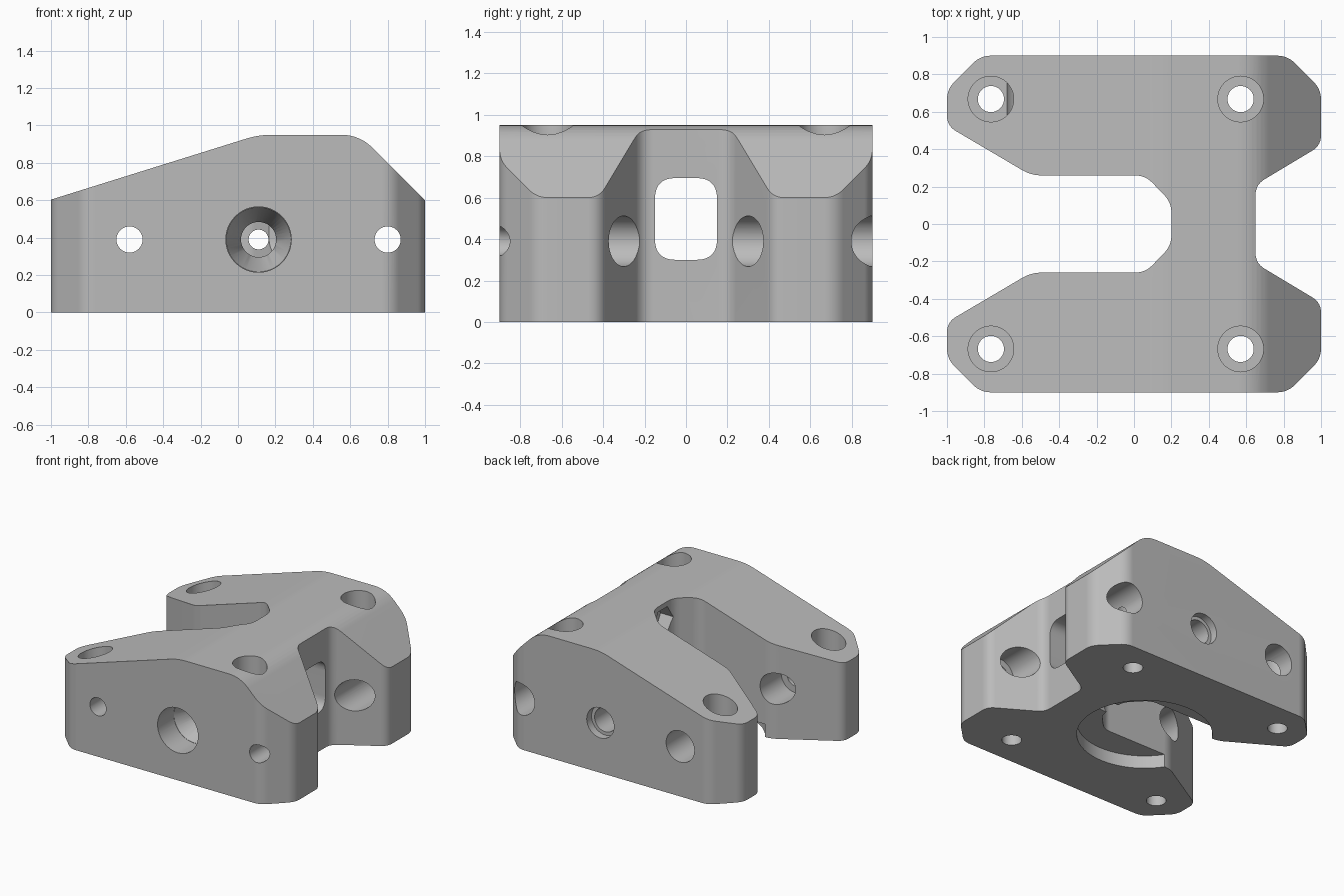
import bpy, bmesh, math
from mathutils import Vector, Matrix

cube = bpy.data.objects.get("Cube")
if cube:
    bpy.data.objects.remove(cube)

grey = bpy.data.materials.new("plain grey")
grey.use_nodes = True
grey.diffuse_color = (0.5, 0.5, 0.5, 1)
grey.node_tree.nodes["Principled BSDF"].inputs["Base Color"].default_value = (0.5, 0.5, 0.5, 1)


def rounded(points, cut, steps=7):
    """Round each corner of a closed outline, starting 'cut' before the corner."""
    out = []
    for i, p in enumerate(points):
        p, a, b = Vector(p), Vector(points[i - 1]), Vector(points[(i + 1) % len(points)])
        c = cut[i] if isinstance(cut, list) else cut
        if not c:
            out.append(p)
            continue
        s, e = p + (a - p).normalized() * c, p + (b - p).normalized() * c
        for k in range(steps + 1):
            t = k / steps
            out.append(s * (1 - t) ** 2 + p * 2 * t * (1 - t) + e * t * t)
    return out


def finish(name, bm):
    bmesh.ops.recalc_face_normals(bm, faces=bm.faces)
    mesh = bpy.data.meshes.new(name)
    bm.to_mesh(mesh)
    bm.free()
    mesh.materials.append(grey)
    obj = bpy.data.objects.new(name, mesh)
    bpy.context.collection.objects.link(obj)
    return obj


def prism(name, outline, axis, lo, hi):
    """Extrude a 2D outline along one axis; the outline uses the other two in order."""
    def place(p, h):
        co = [p[0], p[1]]
        co.insert("xyz".index(axis), h)
        return co
    bm = bmesh.new()
    face = bm.faces.new([bm.verts.new(place(p, lo)) for p in outline])
    ext = bmesh.ops.extrude_face_region(bm, geom=[face])
    shift = Vector(place((0, 0), hi - lo))
    bmesh.ops.translate(bm, vec=shift, verts=[v for v in ext["geom"] if isinstance(v, bmesh.types.BMVert)])
    return finish(name, bm)


def bore(name, axis, centre, lo, hi, r, r_end=None, sides=48):
    """Round (or tapered) hole cutter along an axis."""
    bm = bmesh.new()
    bmesh.ops.create_cone(bm, cap_ends=True, segments=sides, radius1=r,
                          radius2=r if r_end is None else r_end, depth=hi - lo)
    turn = {"z": Matrix(), "x": Matrix.Rotation(math.pi / 2, 4, "Y"),
            "y": Matrix.Rotation(-math.pi / 2, 4, "X")}[axis]
    co = list(centre)
    co.insert("xyz".index(axis), (lo + hi) / 2)
    bm.transform(Matrix.Translation(co) @ turn)
    return finish(name, bm)


# Block: plan outline, mirrored across y
half = [(0.65, 0.21), (1, 0.42), (1, 0.72), (0.82, 0.9), (-0.82, 0.9), (-1, 0.72),
        (-1, 0.525), (-0.55, 0.26), (0.06, 0.26), (0.2, 0.115)]
plan = half + [(x, -y) for x, y in reversed(half)]
block = prism("bracket_block", rounded(plan, 0.055), "z", 0, 1.2)

# Side profile that slopes the top
profile = [(-1.1, -0.1), (-1.1, 0.572), (0.11, 0.95), (0.65, 0.95), (1.1, 0.5), (1.1, -0.1)]
side = prism("side_profile", rounded(profile, [0, 0, 0.07, 0.1, 0, 0]), "y", -1.1, 1.1)

cutters = []
# Vertical screw holes with deep counterbores
for x in (-0.765, 0.57):
    for y in (-0.668, 0.668):
        cutters.append(bore("screw_hole", "z", (x, y), -0.1, 1.1, 0.07))
        cutters.append(bore("screw_counterbore", "z", (x, y), 0.32, 1.15, 0.122))

# Cross bolts: wide through the back arm, stepping down inside the front arm
for x in (-0.58, 0.8):
    cutters.append(bore("cross_bolt_hole", "y", (x, 0.39), -1, 1, 0.07))
    cutters.append(bore("cross_bolt_head", "y", (x, 0.39), -0.52, 1.05, 0.122))

# Central cross hole: wide tapered front, shallow stepped back
c = (0.11, 0.39)
cutters += [bore("centre_hole", "y", c, -0.95, 1, 0.053),
            bore("centre_front_recess", "y", c, -1, -0.7, 0.175),
            bore("centre_front_taper", "y", c, -0.705, -0.5, 0.175, 0.094),
            bore("centre_front_passage", "y", c, -0.51, 0, 0.094),
            bore("centre_back_recess", "y", c, 0.84, 1, 0.118),
            bore("centre_back_passage", "y", c, 0.5, 0.85, 0.092)]

# Window and two screw holes through the end wall, with hexagonal nut seats
window = [(-0.15, 0.3), (0.15, 0.3), (0.15, 0.695), (-0.15, 0.695)]
cutters.append(prism("end_window", rounded(window, 0.1), "x", 0, 0.9))
for z in (0.19, 0.81):
    cutters.append(bore("end_hole", "x", (0, z), 0, 0.9, 0.063))
    cutters.append(bore("nut_seat", "x", (0, z), 0, 0.3, 0.115, sides=6))

# Shallow round recess underneath
cutters.append(bore("underside_recess", "z", (-0.0975, 0), -0.1, 0.1, 0.48, sides=96))

for cutter in [side] + cutters:
    mod = block.modifiers.new(cutter.name, "BOOLEAN")
    mod.operation = "INTERSECT" if cutter is side else "DIFFERENCE"
    mod.solver = "EXACT"
    mod.object = cutter
bpy.context.view_layer.update()
graph = bpy.context.evaluated_depsgraph_get()
result = bpy.data.meshes.new_from_object(block.evaluated_get(graph))
block.modifiers.clear()
block.data = result
result.materials.clear()
result.materials.append(grey)
for cutter in [side] + cutters:
    bpy.data.objects.remove(cutter)

# Smooth the fillets and bores, keep edges crisp
bpy.ops.object.select_all(action="DESELECT")
block.select_set(True)
bpy.context.view_layer.objects.active = block
bpy.ops.object.shade_smooth_by_angle(angle=math.radians(25))
block.modifiers.new("even_shading", "WEIGHTED_NORMAL").keep_sharp = True
